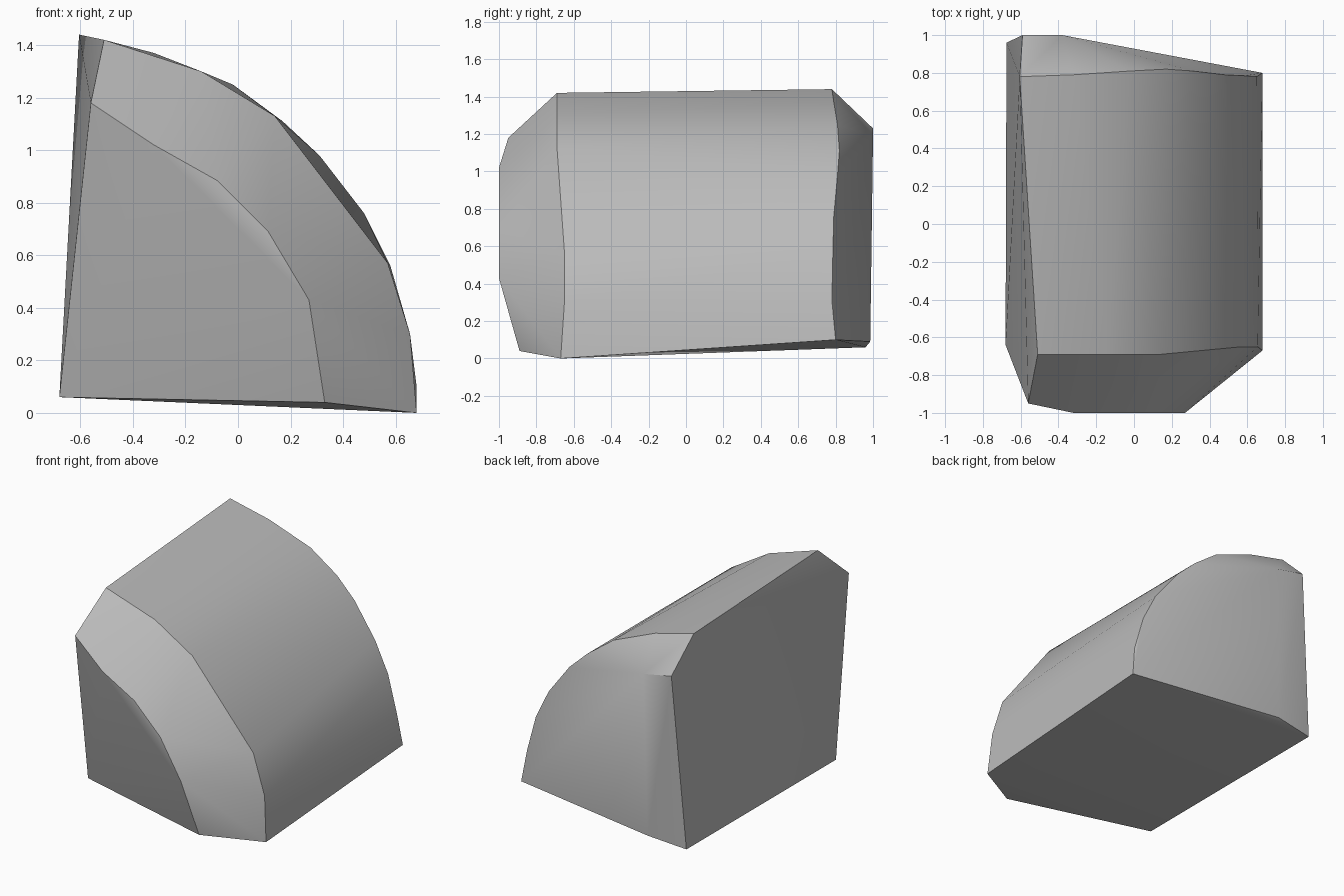
import bpy
import bmesh
import math

default = bpy.data.objects.get("Cube")
if default:
    bpy.data.objects.remove(default, do_unlink=True)

# Stone colour
stone = bpy.data.materials.new("stone_grey")
stone.use_nodes = True
grey = (0.5, 0.5, 0.5, 1)
stone.diffuse_color = grey
stone.node_tree.nodes["Principled BSDF"].inputs["Base Color"].default_value = grey

# Straight corner edge of the wedge
corner = [(-.68, -.64, .06), (-.675, .96, .06)]

# Front cap outline
front_cap = [(-.56, -.95, 1.18), (-.32, -1, 1.02), (-.08, -1, .885),
             (.115, -1, .69), (.27, -1, .43), (.33, -.89, .04)]

# Front end of the curved side
front_arc = [(-.51, -.69, 1.42), (-.14, -.69, 1.3), (.14, -.69, 1.13),
             (.57, -.65, .57), (.655, -.65, .3), (.68, -.67, 0)]

# Back end of the curved side
back_arc = [(-.605, .78, 1.44), (-.32, .79, 1.37), (-.02, .81, 1.25),
            (.17, .82, 1.11), (.31, .81, .98), (.48, .79, .76),
            (.58, .785, .56), (.65, .78, .31), (.68, .8, .1)]

# Back cap outline
back_cap = [(-.59, 1, 1.23), (-.38, 1, 1.19), (-.4, .985, .09)]

# Wrap the outlines in one chipped quarter-round block
bm = bmesh.new()
for point in corner + front_cap + front_arc + back_arc + back_cap:
    bm.verts.new(point)
hull = bmesh.ops.convex_hull(bm, input=bm.verts)
unused = {g for g in hull["geom_interior"] + hull["geom_unused"]
          if isinstance(g, bmesh.types.BMVert)}
bmesh.ops.delete(bm, geom=list(unused), context="VERTS")
bmesh.ops.recalc_face_normals(bm, faces=bm.faces)

mesh = bpy.data.meshes.new("quarter_round_block")
bm.to_mesh(mesh)
bm.free()
mesh.materials.append(stone)
block = bpy.data.objects.new("quarter_round_block", mesh)
bpy.context.collection.objects.link(block)

# Soft curved side, crisp chipped edges
bpy.context.view_layer.objects.active = block
block.select_set(True)
bpy.ops.object.shade_smooth_by_angle(angle=math.radians(30))
